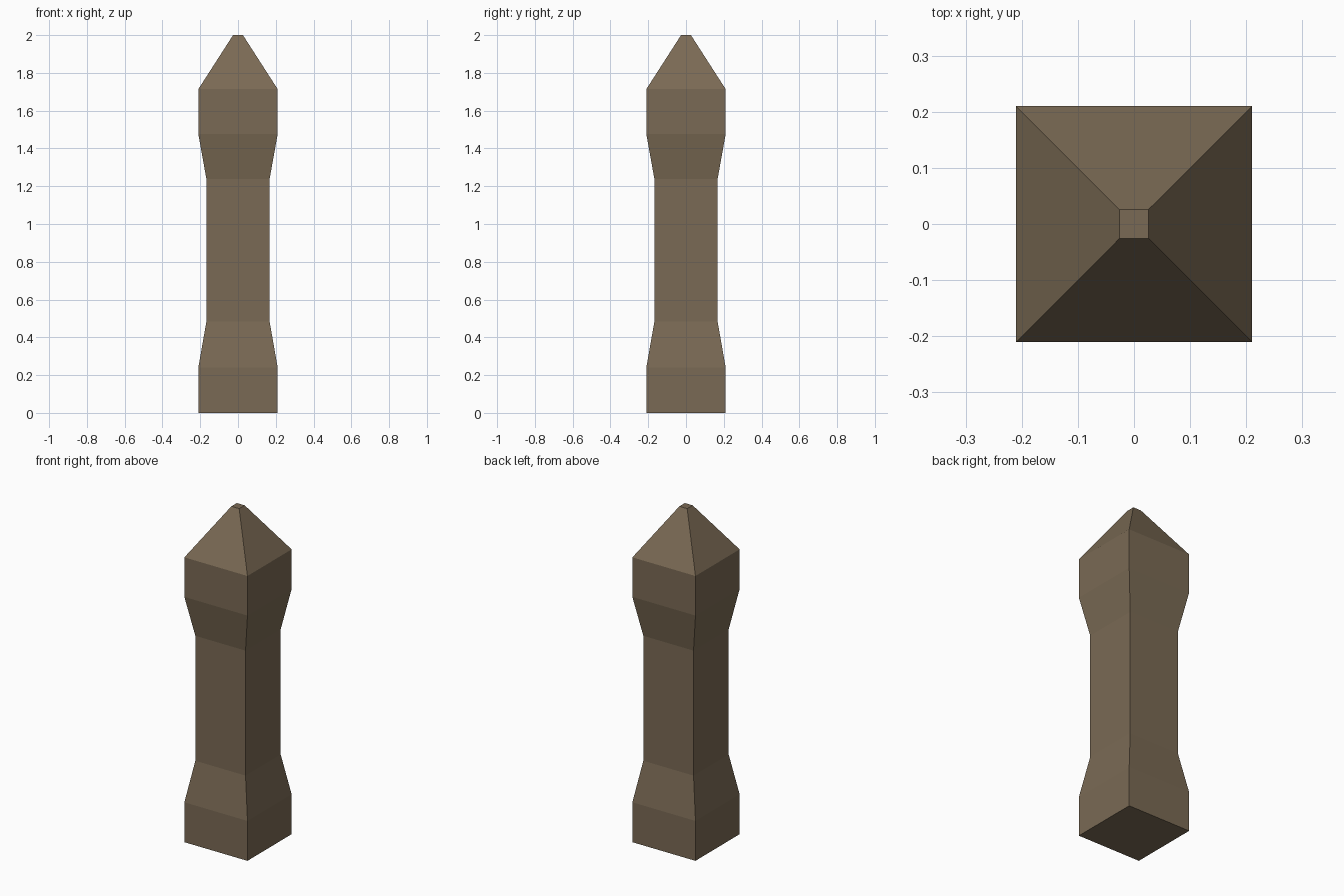
import bpy, bmesh

if "Cube" in bpy.data.objects:
    bpy.data.objects.remove(bpy.data.objects["Cube"])

# Stone colour
mat = bpy.data.materials.new("brown stone")
mat.diffuse_color = (0.195, 0.144, 0.089, 1)
mat.use_nodes = True
mat.node_tree.nodes["Principled BSDF"].inputs["Base Color"].default_value = mat.diffuse_color

# Square profile up the post: (half width, height)
profile = [(0.21, 0.0), (0.21, 0.24), (0.167, 0.485), (0.167, 1.237),
           (0.21, 1.476), (0.21, 1.714), (0.026, 2.0)]

bm = bmesh.new()
rings = [[bm.verts.new((sx * w, sy * w, z))
          for sx, sy in ((-1, -1), (1, -1), (1, 1), (-1, 1))]
         for w, z in profile]

# Side faces between neighbouring rings
for lo, hi in zip(rings, rings[1:]):
    for i in range(4):
        j = (i + 1) % 4
        bm.faces.new((lo[i], lo[j], hi[j], hi[i]))

# Bottom and top caps
bm.faces.new(rings[0][::-1])
bm.faces.new(rings[-1])

mesh = bpy.data.meshes.new("stone_post")
bm.to_mesh(mesh)
bm.free()
mesh.materials.append(mat)
post = bpy.data.objects.new("stone_post", mesh)
bpy.context.collection.objects.link(post)
